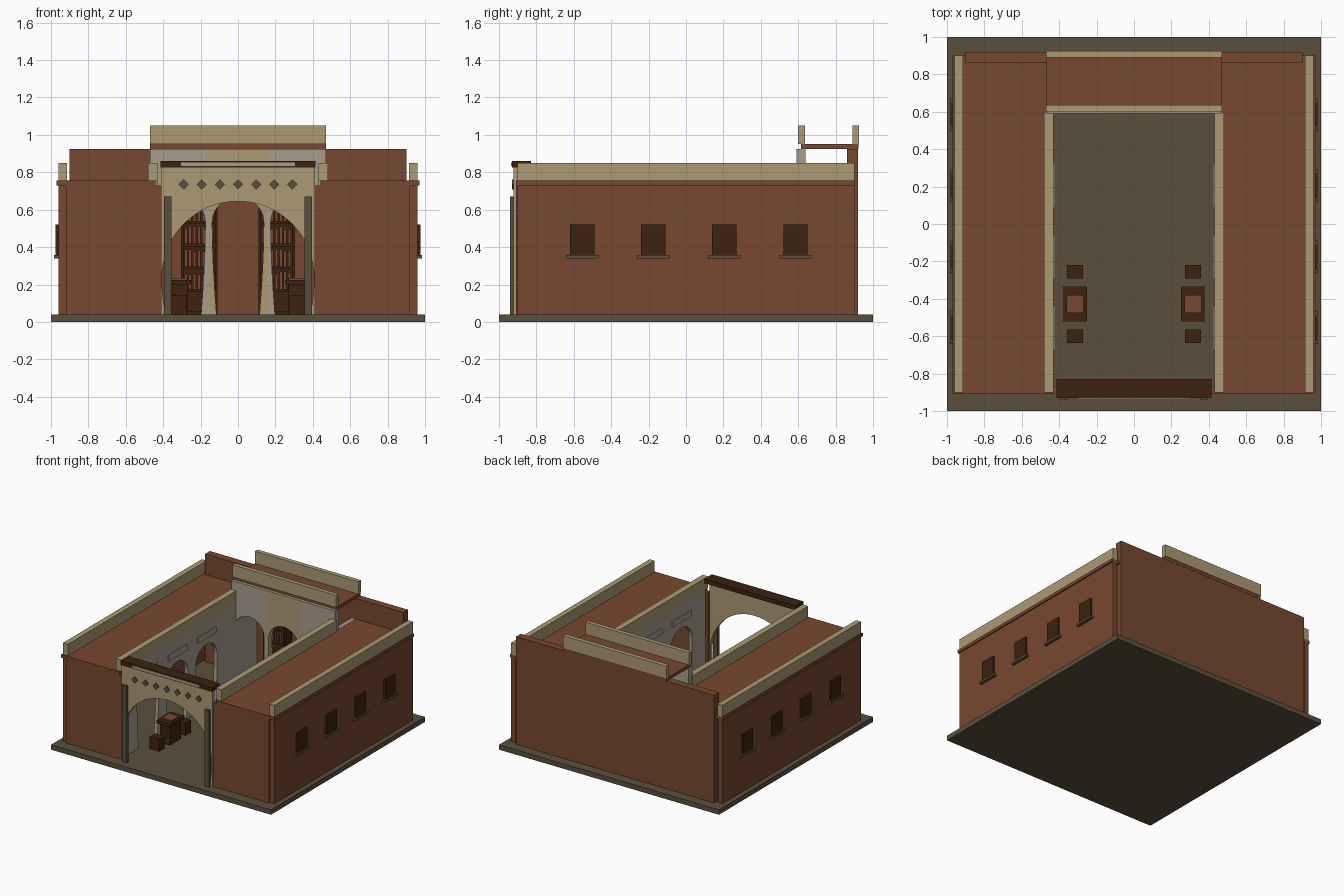
import bpy, math, random
from mathutils import Matrix

if "Cube" in bpy.data.objects:
    bpy.data.objects.remove(bpy.data.objects["Cube"])
random.seed(4)

def mat(name, c):
    m = bpy.data.materials.new(name)
    m.diffuse_color = (*c, 1)
    m.use_nodes = True
    m.node_tree.nodes["Principled BSDF"].inputs["Base Color"].default_value = m.diffuse_color
    return m

BROWN = mat("brown_clay", (0.185, 0.065, 0.029))
CREAM = mat("cream_stone", (0.41, 0.32, 0.175))
FLOOR = mat("grey_brown_stone", (0.102, 0.078, 0.046))
DARK = mat("dark_wood", (0.046, 0.016, 0.005))
GREY = mat("pale_grey_plaster", (0.39, 0.34, 0.27))

def make(name, verts, faces, m):
    me = bpy.data.meshes.new(name)
    me.from_pydata(verts, [], faces)
    me.materials.append(m)
    ob = bpy.data.objects.new(name, me)
    bpy.context.collection.objects.link(ob)
    return ob

def prism(name, outline, y0, y1, m):
    """Extrude an x-z outline (counter-clockwise from the front) along y."""
    n = len(outline)
    v = [(x, y0, z) for x, z in outline] + [(x, y1, z) for x, z in outline]
    f = [tuple(range(n)), tuple(range(2 * n - 1, n - 1, -1))]
    f += [(i, i + n, (i + 1) % n + n, (i + 1) % n) for i in range(n)]
    return make(name, v, f, m)

def box(name, x0, x1, y0, y1, z0, z1, m):
    x0, x1 = sorted((x0, x1))
    return prism(name, [(x0, z0), (x1, z0), (x1, z1), (x0, z1)], y0, y1, m)

def arch_panel(name, w, z0, z1, r, zc, foot, thick, m, seg=20):
    """Wall panel, centred on x, with a horseshoe arch opening."""
    pts = [(foot, z0), (w / 2, z0), (w / 2, z1), (-w / 2, z1), (-w / 2, z0), (-foot, z0)]
    drop = zc - z0
    side = [(foot + (r - foot) * math.sin(t * math.pi / 2), z0 + drop * t) for t in (0.25, 0.5, 0.75)]
    pts += [(-x, z) for x, z in side]
    pts += [(-r * math.cos(math.pi * i / seg), zc + r * math.sin(math.pi * i / seg)) for i in range(seg + 1)]
    pts += side[::-1]
    return prism(name, pts, 0, thick, m)

G = 0.04
box("base_slab", -1, 1, -1, 1, 0, G, FLOOR)

# Side wings, mirrored
for s, side in ((-1, "left"), (1, "right")):
    box(side + "_outer_wall", s * 0.92, s * 0.96, -0.9, 0.9, G, 0.73, BROWN)
    box(side + "_front_wall", s * 0.41, s * 0.92, -0.91, -0.87, G, 0.73, BROWN)
    box(side + "_roof", s * 0.44, s * 0.97, -0.91, 0.9, 0.73, 0.755, BROWN)
    box(side + "_outer_parapet", s * 0.915, s * 0.96, -0.9, 0.9, 0.755, 0.85, CREAM)
    box(side + "_inner_parapet", s * 0.43, s * 0.48, -0.9, 0.6, 0.755, 0.85, CREAM)
    # Courtyard arcade
    box(side + "_arcade_front_pier", s * 0.43, s * 0.46, -0.87, -0.745, G, 0.755, GREY)
    box(side + "_arcade_back_pier", s * 0.43, s * 0.46, 0.395, 0.86, G, 0.755, GREY)
    for i in range(3):
        y = -0.555 + 0.38 * i
        p = arch_panel(f"{side}_arcade_bay_{i}", 0.38, G, 0.755, 0.14, 0.42, 0.12, 0.03, GREY)
        p.matrix_world = Matrix.Translation((s * 0.43, y, 0)) @ Matrix.Rotation(-s * math.pi / 2, 4, 'Z')
        box(f"{side}_arcade_plaque_{i}", s * 0.422, s * 0.43, y - 0.12, y + 0.12, 0.61, 0.66, GREY)
    # Windows and sills
    for i in range(4):
        y = -0.555 + 0.38 * i
        box(f"{side}_window_{i}", s * 0.915, s * 0.975, y - 0.065, y + 0.065, 0.355, 0.52, DARK)
        box(f"{side}_window_sill_{i}", s * 0.955, s * 0.985, y - 0.087, y + 0.087, 0.34, 0.357, FLOOR)

# Back wall and raised hall
box("back_wall", -0.9, 0.9, 0.86, 0.92, G, 0.925, BROWN)
box("hall_roof", -0.47, 0.47, 0.615, 0.922, 0.925, 0.95, BROWN)
box("hall_front_parapet", -0.47, 0.47, 0.6, 0.635, 0.95, 1.05, CREAM)
box("hall_back_parapet", -0.47, 0.47, 0.89, 0.926, 0.95, 1.05, CREAM)
for name, x, w, m in (("hall_left_arch", -0.3125, 0.315, GREY), ("hall_middle_arch", 0, 0.31, CREAM),
                      ("hall_right_arch", 0.3125, 0.315, GREY)):
    p = arch_panel(name, w, G, 0.925, 0.138, 0.53, 0.115, 0.05, m)
    p.location = (x, 0.59, 0)

# Front gate screen
gate = arch_panel("gate_screen", 0.826, G, 0.84, 0.407, 0.238, 0.39, 0.03, CREAM, 32)
gate.location = (0, -0.922, 0)
box("gate_beam", -0.415, 0.415, -0.93, -0.83, 0.825, 0.86, DARK)
box("gate_beam_inlay", -0.305, 0.305, -0.936, -0.93, 0.834, 0.853, GREY)
for i in range(7):
    x, r = -0.291 + 0.097 * i, 0.027
    prism(f"gate_diamond_{i}", [(x, 0.735 - r), (x + r, 0.735), (x, 0.735 + r), (x - r, 0.735)],
          -0.931, -0.92, FLOOR)

for s, side in ((-1, "left"), (1, "right")):
    box(side + "_gate_post", s * 0.355, s * 0.395, -0.94, -0.915, G, 0.67, FLOOR)

    # Reading desk with book and two stools
    x = s * 0.315
    box(side + "_desk_base", x - 0.045, x + 0.045, -0.5, -0.355, G, 0.2, DARK)
    box(side + "_desk_top", x - 0.063, x + 0.063, -0.52, -0.335, 0.2, 0.225, DARK)
    box(side + "_desk_book", x - 0.045, x + 0.045, -0.475, -0.38, 0.225, 0.235, BROWN)
    for n, y in (("front", -0.6), ("back", -0.255)):
        box(f"{side}_{n}_stool", x - 0.042, x + 0.042, y - 0.036, y + 0.036, G, 0.14, DARK)

    # Bookcase against the back wall
    c = s * 0.207
    box(side + "_bookcase_back", c - 0.095, c + 0.095, 0.85, 0.86, G, 0.66, DARK)
    for e in (-1, 1):
        box(side + "_bookcase_side", c + e * 0.085, c + e * 0.097, 0.76, 0.86, G, 0.66, DARK)
    for k in range(6):
        z = G + 0.121 * k
        box(f"{side}_bookcase_shelf_{k}", c - 0.09, c + 0.09, 0.76, 0.855, z, z + 0.015, DARK)
        if 0 < k < 5:
            for b in range(7):
                bx = c - 0.08 + b * 0.0235
                box(f"{side}_book_{k}_{b}", bx, bx + 0.016, 0.78, 0.85, z + 0.015,
                    z + 0.09 + random.random() * 0.02, BROWN)
